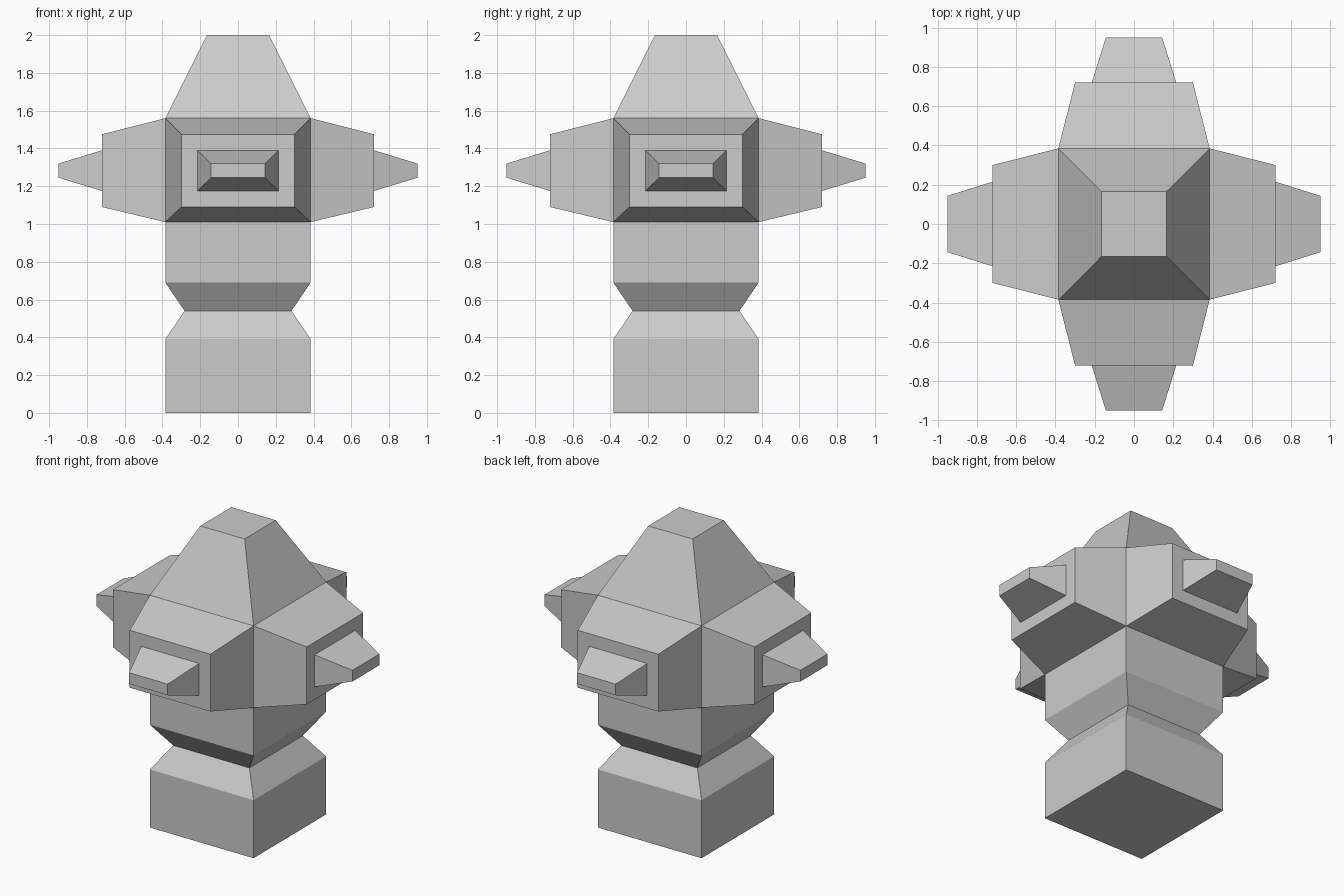
import bpy, bmesh
from mathutils import Matrix, Vector
from math import pi

if "Cube" in bpy.data.objects:
    bpy.data.objects.remove(bpy.data.objects["Cube"])

bm = bmesh.new()


def loft(bm, rings):
    """Skin a list of four-point rings; return the quads of each band."""
    bands = []
    for a, b in zip(rings, rings[1:]):
        bands.append([bm.faces.new((a[i], a[(i + 1) % 4], b[(i + 1) % 4], b[i]))
                      for i in range(4)])
    return bands


def square(r, z):
    return [bm.verts.new((x * r, y * r, z)) for x, y in ((-1, -1), (1, -1), (1, 1), (-1, 1))]


# Square pillar with a pinched neck and tapered crown (half width, height)
profile = [(0.385, 0), (0.385, 0.39), (0.283, 0.54), (0.385, 0.69),
           (0.385, 1.01), (0.385, 1.56), (0.165, 2.0)]
rings = [square(r, z) for r, z in profile]
bands = loft(bm, rings)
bm.faces.new(rings[0][::-1])
bm.faces.new(rings[-1])

# Stepped, tapering arms grown from the four faces of the upper block
# (distance out, half width, bottom, top)
steps = [(0.72, 0.30, 1.09, 1.475), (0.72, 0.215, 1.175, 1.39), (0.95, 0.143, 1.245, 1.32)]
for side, face in enumerate(bands[4]):
    turn = Matrix.Rotation(side * pi / 2, 3, 'Z')
    arm = [list(face.verts)]
    bm.faces.remove(face)
    for d, w, lo, hi in steps:
        corners = ((-w, -d, lo), (w, -d, lo), (w, -d, hi), (-w, -d, hi))
        arm.append([bm.verts.new(turn @ Vector(c)) for c in corners])
    loft(bm, arm)
    bm.faces.new(arm[-1])

bmesh.ops.recalc_face_normals(bm, faces=bm.faces)
mesh = bpy.data.meshes.new("pillar_with_arms")
bm.to_mesh(mesh)
bm.free()
bpy.context.collection.objects.link(bpy.data.objects.new("pillar_with_arms", mesh))
